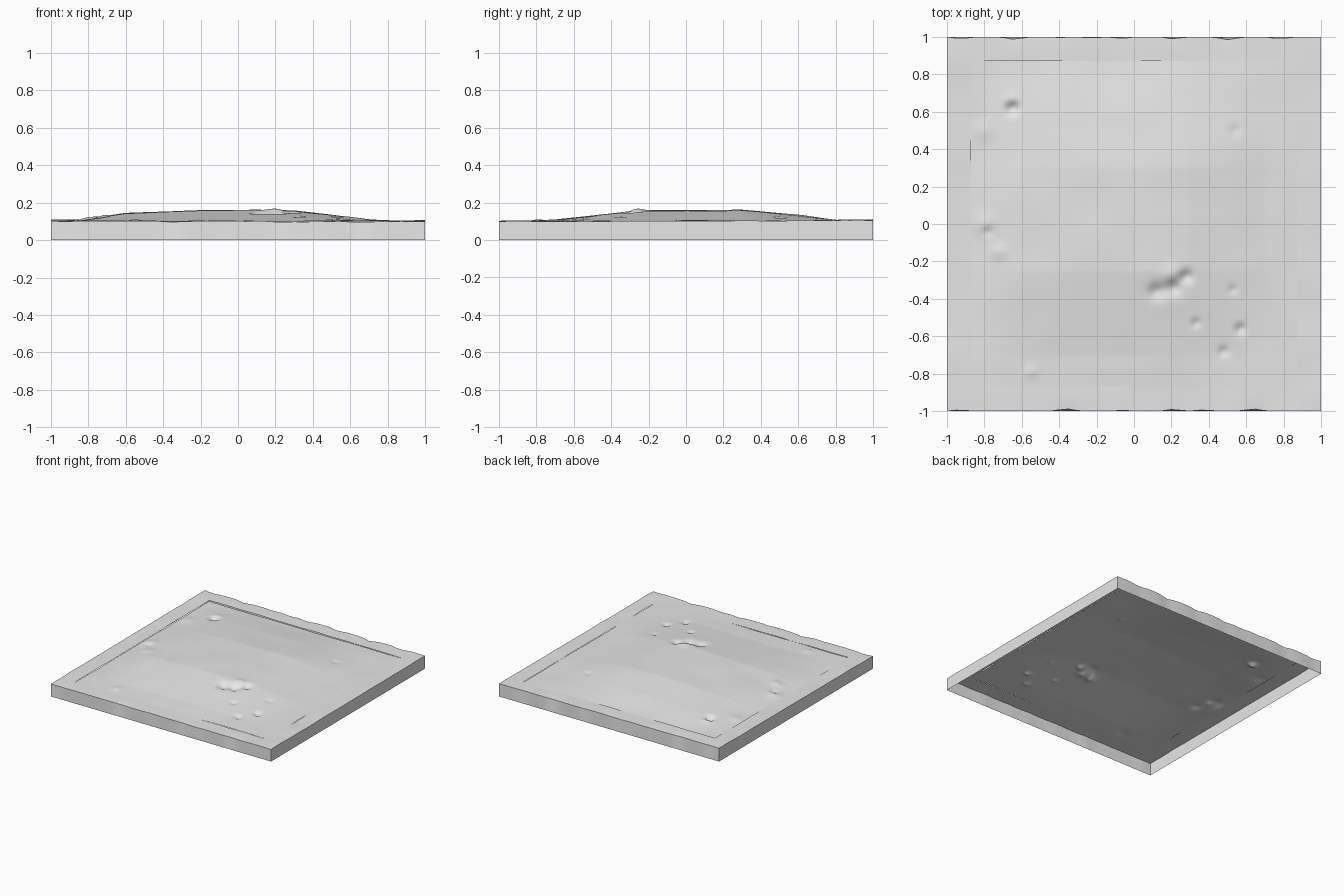
import bpy
import bmesh
from math import exp
from mathutils import Vector, noise

cube = bpy.data.objects.get("Cube")
if cube:
    bpy.data.objects.remove(cube)

INNER = 0.87      # edge of the raised ground
RIM = 0.104       # height of the flat border

stone = bpy.data.materials.new("stone grey")
stone.use_nodes = True
stone.diffuse_color = (0.8, 0.8, 0.8, 1)
stone.node_tree.nodes["Principled BSDF"].inputs["Base Color"].default_value = (0.8, 0.8, 0.8, 1)

# Mound profiles across and along the slab: position, share of full height
ACROSS = [(-0.87, 0), (-0.75, 0.3), (-0.6, 0.68), (-0.2, 0.94), (0.1, 1),
          (0.3, 0.9), (0.5, 0.55), (0.7, 0.15), (0.87, 0)]
ALONG = [(-0.87, 0), (-0.7, 0.12), (-0.5, 0.5), (-0.25, 0.97), (0, 1),
         (0.3, 1), (0.6, 0.55), (0.8, 0.12), (0.87, 0)]

# Pits and lumps: x, y, radius, height
DENTS = [(-0.65, 0.62, 0.04, -0.03), (-0.65, 0.66, 0.04, 0.01),
         (0.12, -0.36, 0.05, -0.025), (0.21, -0.34, 0.05, -0.025),
         (0.28, -0.28, 0.04, -0.025), (0.2, -0.27, 0.06, 0.012),
         (0.57, -0.56, 0.03, -0.02), (0.48, -0.68, 0.03, -0.015),
         (0.33, -0.53, 0.025, -0.015), (0.53, -0.35, 0.025, -0.01),
         (-0.8, 0.0, 0.07, 0.012), (-0.72, -0.15, 0.05, 0.01),
         (-0.78, -0.04, 0.03, -0.012), (-0.55, -0.79, 0.04, 0.008),
         (0.54, 0.5, 0.03, -0.008), (-0.8, 0.5, 0.06, 0.008)]


def profile(points, t):
    for (a, u), (b, v) in zip(points, points[1:]):
        if t <= b:
            return u + (v - u) * max(0, (t - a) / (b - a))
    return points[-1][1]


def ground_height(x, y):
    z = RIM - 0.003 + 0.062 * profile(ACROSS, x) * profile(ALONG, y)
    z += 0.004 * noise.noise(Vector((x * 4, y * 4, 1)))
    for cx, cy, r, h in DENTS:
        z += h * exp(-((x - cx) ** 2 + (y - cy) ** 2) / (r * r) * 1.5)
    return z


def finish(bm, name, angle):
    mesh = bpy.data.meshes.new(name)
    bm.normal_update()
    bm.to_mesh(mesh)
    bm.free()
    obj = bpy.data.objects.new(name, mesh)
    mesh.materials.append(stone)
    bpy.context.collection.objects.link(obj)
    bpy.ops.object.select_all(action="DESELECT")
    obj.select_set(True)
    bpy.context.view_layer.objects.active = obj
    bpy.ops.object.shade_smooth_by_angle(angle=angle)
    return obj


# Raised ground patch
bm = bmesh.new()
bmesh.ops.create_grid(bm, x_segments=116, y_segments=116, size=INNER)
for v in bm.verts:
    v.co.z = ground_height(v.co.x, v.co.y)
finish(bm, "raised_ground", 1.0)

# Border: a flat frame with its outer edge drawn down into an open skirt
bm = bmesh.new()
bmesh.ops.create_grid(bm, x_segments=40, y_segments=40, size=1)
step = 0.05
for v in bm.verts:
    for i in (0, 1):
        if abs(abs(v.co[i]) - 0.85) < step * 0.2:
            v.co[i] = INNER if v.co[i] > 0 else -INNER
inside = [f for f in bm.faces
          if max(abs(c) for c in f.calc_center_median()[:2]) < INNER]
bmesh.ops.delete(bm, geom=inside, context="FACES")
outer = [e for e in bm.edges if e.is_boundary
         and max(abs(c) for c in ((e.verts[0].co + e.verts[1].co) / 2)[:2]) > 0.95]
skirt = bmesh.ops.extrude_edge_only(bm, edges=outer)["geom"]
low = {g for g in skirt if isinstance(g, bmesh.types.BMVert)}
for v in bm.verts:
    if v in low:
        v.co.z = 0
        continue
    x, y = v.co.x, v.co.y
    wave = noise.noise(Vector((x * 5, y * 5, 4)))
    v.co.z = RIM + 0.003 * y - 0.002 * x + 0.005 * wave
    # worn front and back edges
    if abs(y) > 0.99 and abs(x) < 0.97:
        chip = max(0, noise.noise(Vector((x * 7, y, 9))))
        v.co.z -= 0.01 * chip
        v.co.y -= 0.025 * chip * (1 if y > 0 else -1)
bmesh.ops.recalc_face_normals(bm, faces=bm.faces)
# keep the frame facing up and the skirt facing out
top = max(bm.faces, key=lambda f: f.calc_center_median().z)
if top.normal.z < 0:
    bmesh.ops.reverse_faces(bm, faces=bm.faces)
finish(bm, "border_and_skirt", 0.8)
